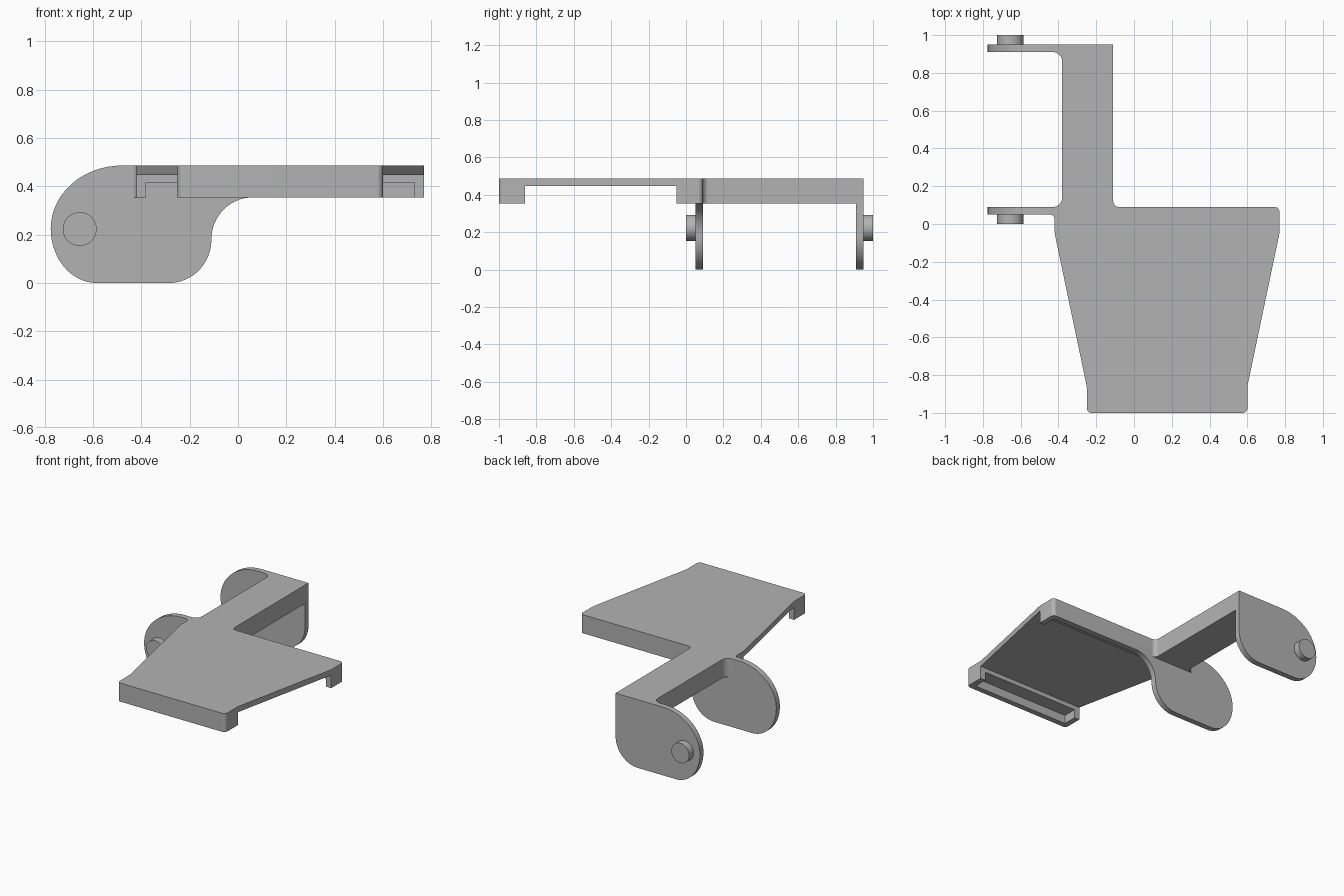
import bpy, bmesh
from math import cos, sin, tan, pi, radians
from mathutils import Vector

if "Cube" in bpy.data.objects:
    bpy.data.objects.remove(bpy.data.objects["Cube"])

TOP, UNDER, RIM, LIP = 0.486, 0.446, 0.415, 0.354

grey = bpy.data.materials.new("plain grey")
grey.use_nodes = True
grey.diffuse_color = (0.45, 0.45, 0.45, 1)
grey.node_tree.nodes["Principled BSDF"].inputs["Base Color"].default_value = grey.diffuse_color


def rounded(corners, steps=8):
    """Outline from (x, y, radius) corners, each replaced by a tangent arc."""
    out = []
    for i, (x, y, r) in enumerate(corners):
        p = Vector((x, y))
        if r == 0:
            out.append(p)
            continue
        a = (Vector(corners[i - 1][:2]) - p).normalized()
        b = (Vector(corners[(i + 1) % len(corners)][:2]) - p).normalized()
        half = a.angle(b) / 2
        centre = p + (a + b).normalized() * r / sin(half)
        start = p + a * r / tan(half) - centre
        end = p + b * r / tan(half) - centre
        for k in range(steps + 1):
            t = k / steps
            out.append(centre + start.lerp(end, t).normalized() * r)
    return out


def arc(cx, cz, rx, rz, start, end, steps=16):
    angles = [radians(start + (end - start) * k / steps) for k in range(steps + 1)]
    return [(cx + rx * cos(a), cz + rz * sin(a)) for a in angles]


def prism(name, outline, low, high, along="z"):
    """Extrude an outline along z, or an x-z outline along y."""
    bm = bmesh.new()
    place = (lambda p: (p[0], p[1], low)) if along == "z" else (lambda p: (p[0], low, p[1]))
    face = bm.faces.new([bm.verts.new(place(p)) for p in outline])
    moved = bmesh.ops.extrude_face_region(bm, geom=[face])["geom"]
    shift = Vector((0, 0, high - low)) if along == "z" else Vector((0, high - low, 0))
    bmesh.ops.translate(bm, vec=shift, verts=[v for v in moved if isinstance(v, bmesh.types.BMVert)])
    bmesh.ops.recalc_face_normals(bm, faces=bm.faces)
    mesh = bpy.data.meshes.new(name)
    bm.to_mesh(mesh)
    bm.free()
    mesh.materials.append(grey)
    obj = bpy.data.objects.new(name, mesh)
    bpy.context.collection.objects.link(obj)
    return obj


def activate(obj):
    bpy.ops.object.select_all(action="DESELECT")
    obj.select_set(True)
    bpy.context.view_layer.objects.active = obj


def cut_below(obj, x0, x1, y0, y1, z):
    """Remove the underside of a part up to height z inside a rectangle."""
    cutter = prism("cutter", [(x0, y0), (x1, y0), (x1, y1), (x0, y1)], 0.2, z)
    cutter.hide_render = True
    mod = obj.modifiers.new("cut", "BOOLEAN")
    mod.operation, mod.solver, mod.object = "DIFFERENCE", "EXACT", cutter
    activate(obj)
    bpy.ops.object.modifier_apply(modifier=mod.name)
    bpy.data.objects.remove(cutter)


# Tapered plate and connecting arm in one outline
body = prism("plate_and_arm", rounded([
    (-0.25, -1, 0.025), (0.6, -1, 0.025), (0.6, -0.86, 0.1), (0.77, -0.05, 0.15),
    (0.77, 0.09, 0.025), (-0.11, 0.09, 0.03), (-0.11, 0.95, 0), (-0.45, 0.95, 0),
    (-0.45, 0.91, 0), (-0.38, 0.91, 0.05), (-0.38, 0.09, 0.05), (-0.45, 0.09, 0),
    (-0.45, 0.05, 0), (-0.42, 0.05, 0.025), (-0.42, -0.05, 0.15), (-0.25, -0.86, 0.1),
]), LIP, TOP)

# Thin middle, and a pocket behind each end lip
cut_below(body, -1, 1, -0.86, -0.05, UNDER)
cut_below(body, -0.21, 0.56, -0.96, -0.8, RIM)
cut_below(body, -0.38, 0.73, -0.1, 0.05, RIM)

# Hanging lugs: shared round outline, different joins to the body
lug = (arc(-0.48, 0.225, 0.295, TOP - 0.225, 90, 180)
       + arc(-0.585, 0.225, 0.19, 0.225, 180, 270)[1:]
       + arc(-0.285, 0.18, 0.175, 0.18, 270, 360))
front_join = arc(0.06, 0.18, 0.17, LIP - 0.18, 180, 90)[1:] + [
    (0.06, 0.4), (-0.44, 0.4), (-0.44, TOP)]
front_lug = prism("front_lug", lug + front_join, 0.05, 0.09, "y")
rear_lug = prism("rear_lug", lug + [(-0.11, TOP)], 0.91, 0.95, "y")

# Pivot pins on the outer faces
disc = arc(-0.655, 0.223, 0.07, 0.07, 0, 360, 40)[:-1]
front_pin = prism("front_pin", disc, 0, 0.06, "y")
rear_pin = prism("rear_pin", disc, 0.94, 1, "y")

for part in (body, front_lug, rear_lug, front_pin, rear_pin):
    activate(part)
    bpy.ops.object.shade_smooth_by_angle(angle=radians(30))
